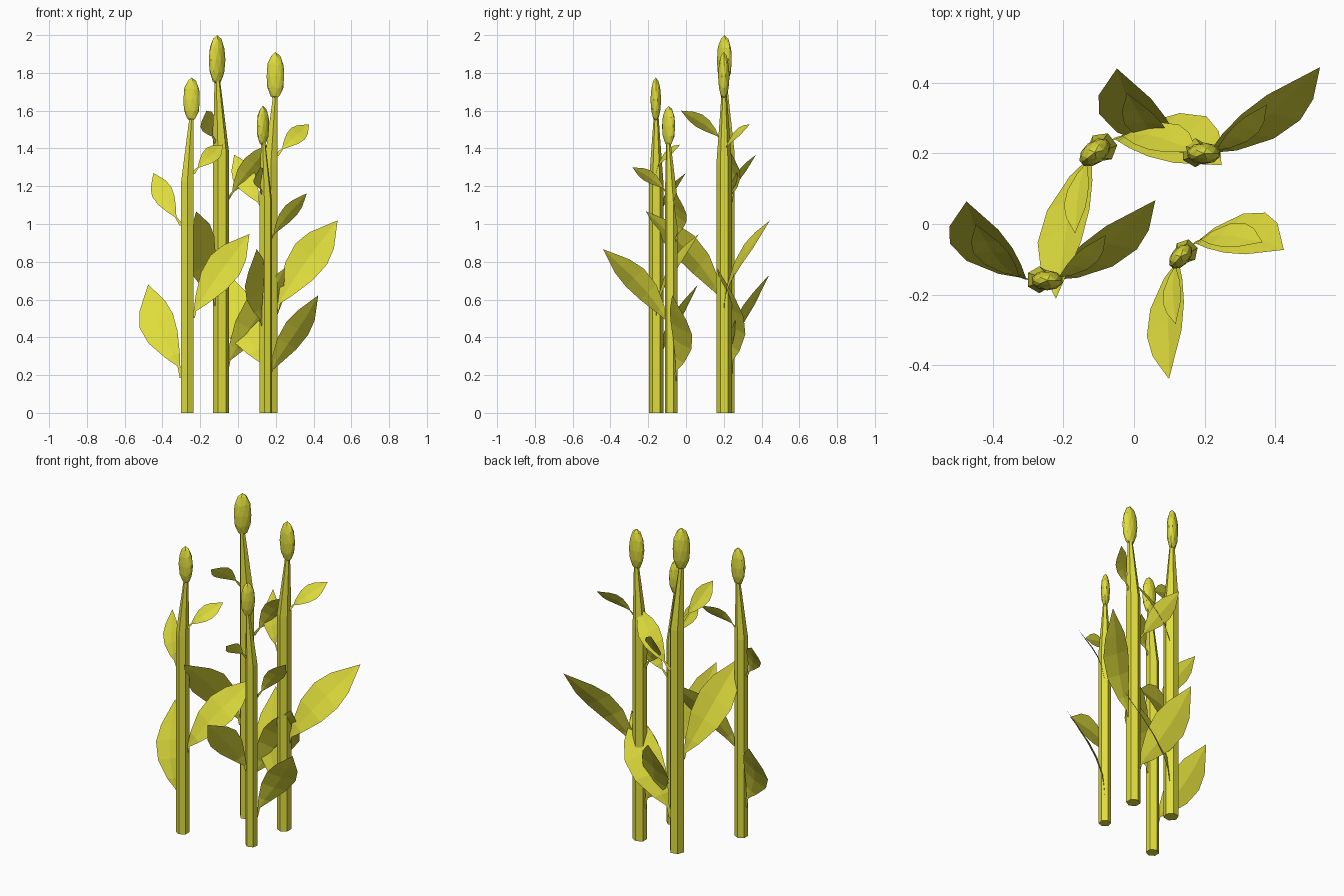
import bpy, bmesh, math
from mathutils import Vector, Matrix

if "Cube" in bpy.data.objects:
    bpy.data.objects.remove(bpy.data.objects["Cube"])

mat = bpy.data.materials.new("plant_yellow")
mat.diffuse_color = (0.74, 0.72, 0.045, 1)
mat.use_nodes = True
mat.node_tree.nodes["Principled BSDF"].inputs["Base Color"].default_value = mat.diffuse_color


def finish(bm, name, xf):
    bm.transform(xf)
    bmesh.ops.recalc_face_normals(bm, faces=bm.faces)
    me = bpy.data.meshes.new(name)
    bm.to_mesh(me)
    bm.free()
    me.materials.append(mat)
    bpy.context.collection.objects.link(bpy.data.objects.new(name, me))


# Hexagonal stem: straight shaft, then a taper leaning to one side
def stem(name, xf):
    bm = bmesh.new()
    rings = []
    for z, r, x in ((0, .043, 0), (1.38, .043, 0), (1.76, .015, .025)):
        rings.append([bm.verts.new((x + r * math.cos(math.radians(60 * i + 30)),
                                    r * math.sin(math.radians(60 * i + 30)), z))
                      for i in range(6)])
    for a, b in zip(rings, rings[1:]):
        for i in range(6):
            j = (i + 1) % 6
            bm.faces.new((a[i], a[j], b[j], b[i]))
    bm.faces.new(rings[0][::-1])
    bm.faces.new(rings[-1])
    finish(bm, name, xf)


# Flattened faceted bud
def bud(name, xf):
    bm = bmesh.new()
    bmesh.ops.create_icosphere(bm, subdivisions=2, radius=1)
    bm.transform(Matrix.Translation((.025, -.002, 1.868)) @ Matrix.Diagonal((.051, .032, .132, 1)))
    finish(bm, name, xf)


# Pointed arched leaf on a thin stalk: (position, width, arch) along its length
PROFILE = ((0, .08, .1), (.12, .42, .65), (.34, .87, 1), (.55, 1, .85), (.73, .78, .45))


def leaf(name, xf, root, base, tip, side, half, shift):
    root, base, tip, w = (Vector(v) for v in (root, base, tip, side))
    u = tip - base
    length = u.length
    u.normalize()
    w = (w - u * w.dot(u)).normalized()
    up = w.cross(u)
    rows = [(root - w * .01, root, root + w * .01)]
    for t, k, arch in PROFILE:
        mid = base + u * length * t + w * shift * math.sin(math.pi * t) + up * .058 * length * arch
        lift = up * half * .1 * k
        rows.append((mid - w * half * k + lift, mid, mid + w * half * k + lift))
    bm = bmesh.new()
    rows = [[bm.verts.new(p) for p in r] for r in rows]
    for a, b in zip(rows, rows[1:]):
        for i in (0, 1):
            bm.faces.new((a[i], a[i + 1], b[i + 1], b[i]))
    point = bm.verts.new(tip)
    for i in (0, 1):
        bm.faces.new((rows[-1][i], rows[-1][i + 1], point))
    finish(bm, name, xf)


# name, stalk root, blade base, tip, width direction, half width, sideways bend
LEAVES = (
    ("lower_leaf", (-.036, 0, .21), (-.05, .01, .28), (-.233, .25, .766), (.92, -.06, .38), .108, -.03),
    ("middle_leaf", (.036, 0, .57), (.045, .005, .61), (.37, .254, 1.067), (.83, -.08, -.55), .105, -.008),
    ("upper_leaf", (-.036, 0, 1.12), (-.07, .015, 1.17), (-.203, .177, 1.431), (.92, -.06, .38), .064, -.006),
    ("top_leaf", (.036, 0, 1.43), (.065, .01, 1.465), (.212, .143, 1.60), (.83, -.08, -.55), .05, 0),
)

# Four copies of the plant: x, y, turn, scale
PLANTS = ((-.268, -.158, 0, .8875), (-.09, .217, 218.5, 1),
          (.174, .202, 0, .955), (.147, -.078, 228, .8125))
for n, (x, y, turn, s) in enumerate(PLANTS, 1):
    xf = (Matrix.Translation((x, y, 0)) @ Matrix.Rotation(math.radians(turn), 4, 'Z')
          @ Matrix.Scale(s, 4))
    stem(f"stem_{n}", xf)
    bud(f"bud_{n}", xf)
    for part, *args in LEAVES:
        leaf(f"{part}_{n}", xf, *args)
